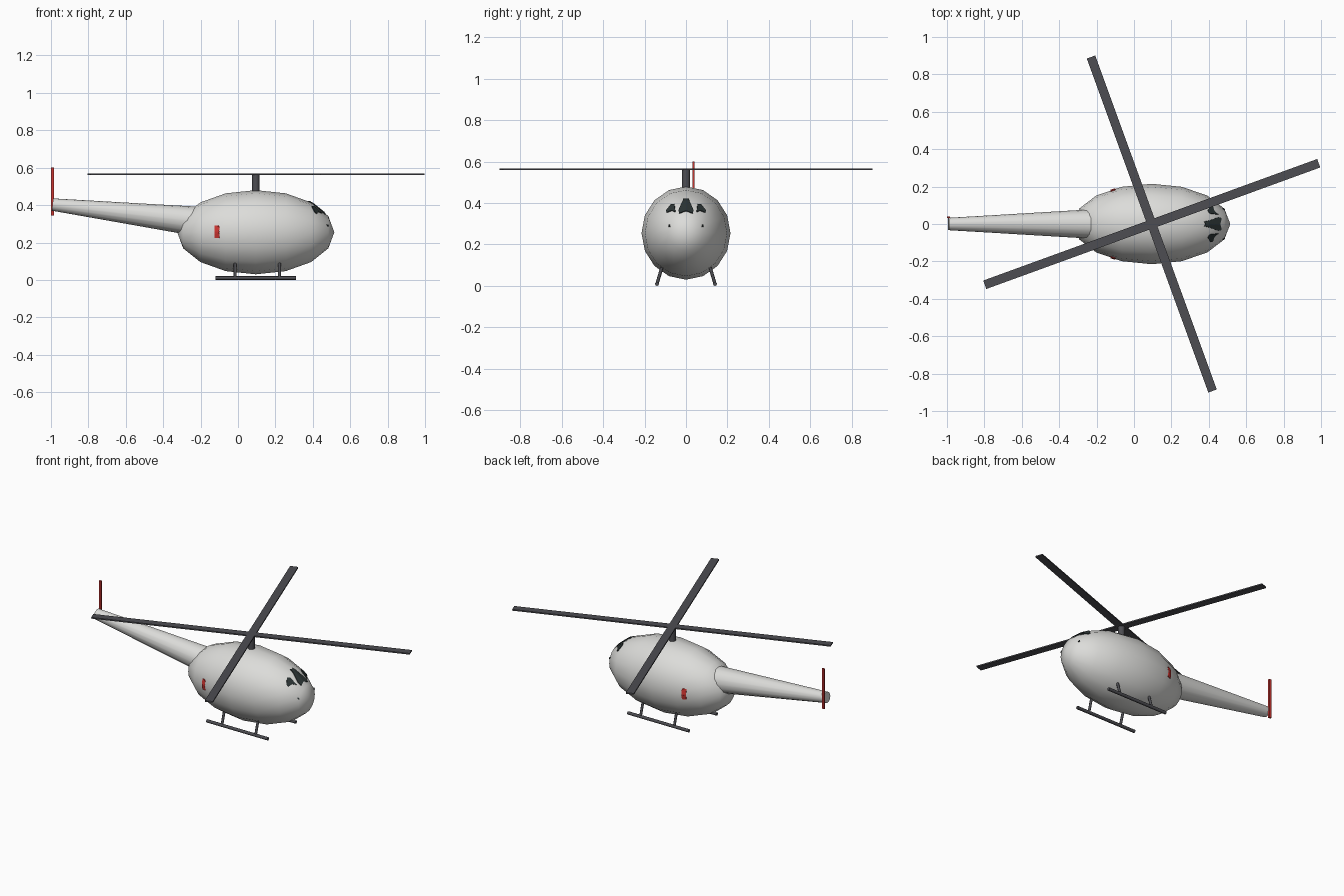
import bpy, bmesh, math
from mathutils import Matrix, Vector
from mathutils.bvhtree import BVHTree

cube = bpy.data.objects.get("Cube")
if cube:
    bpy.data.objects.remove(cube, do_unlink=True)


def material(name, r, g, b):
    m = bpy.data.materials.new(name)
    m.use_nodes = True
    m.diffuse_color = (r, g, b, 1)
    m.node_tree.nodes["Principled BSDF"].inputs["Base Color"].default_value = (r, g, b, 1)
    return m


SHELL = material("pale grey shell", 0.72, 0.72, 0.70)
DARK = material("dark grey metal", 0.075, 0.075, 0.085)
GLASS = material("dark glass", 0.025, 0.035, 0.035)
RED = material("red", 0.6, 0.035, 0.03)


def finish(name, bm, mat, smooth=False):
    mesh = bpy.data.meshes.new(name)
    bmesh.ops.recalc_face_normals(bm, faces=bm.faces)
    bm.to_mesh(mesh)
    bm.free()
    ob = bpy.data.objects.new(name, mesh)
    bpy.context.collection.objects.link(ob)
    mesh.materials.append(mat)
    if smooth:
        bpy.ops.object.select_all(action='DESELECT')
        ob.select_set(True)
        bpy.context.view_layer.objects.active = ob
        bpy.ops.object.shade_smooth_by_angle(angle=math.radians(50))
    return ob


def box(name, centre, size, mat, turn=0):
    bm = bmesh.new()
    m = Matrix.Translation(centre) @ Matrix.Rotation(turn, 4, 'Z') @ Matrix.Diagonal((*size, 1))
    bmesh.ops.create_cube(bm, size=1, matrix=m)
    return finish(name, bm, mat)


def rod(name, a, b, r1, r2, mat, sides=16):
    a, b = Vector(a), Vector(b)
    m = Matrix.Translation((a + b) / 2) @ (b - a).to_track_quat('Z', 'Y').to_matrix().to_4x4()
    bm = bmesh.new()
    bmesh.ops.create_cone(bm, cap_ends=True, segments=sides, radius1=r1, radius2=r2,
                          depth=(b - a).length, matrix=m)
    return finish(name, bm, mat, True)


# Egg-shaped cabin with its poles at nose and tail
bm = bmesh.new()
shape = (Matrix.Translation((0.095, 0, 0.255)) @ Matrix.Diagonal((0.42, 0.215, 0.225, 1))
         @ Matrix.Rotation(math.pi / 2, 4, 'Y'))
bmesh.ops.create_uvsphere(bm, u_segments=16, v_segments=8, radius=1, matrix=shape)
surface = BVHTree.FromBMesh(bm)
finish("cabin", bm, SHELL, True)


# Thin plate laid on the cabin, cast along a direction
def patch(name, outline, direction, mat):
    bm = bmesh.new()
    direction = Vector(direction)
    f = bm.faces.new([bm.verts.new(Vector(p) - direction * 2) for p in outline])
    bmesh.ops.triangulate(bm, faces=[f])
    bmesh.ops.subdivide_edges(bm, edges=bm.edges[:], cuts=5, use_grid_fill=True)
    for v in bm.verts:
        hit, normal, _, _ = surface.ray_cast(v.co, direction)
        if hit:
            v.co = hit + normal * 0.003
    ob = finish(name, bm, mat)
    solid = ob.modifiers.new("thickness", 'SOLIDIFY')
    solid.thickness = 0.004
    solid.offset = 0
    return ob


# Windscreen panes and small nose lights
middle = [(0.012, 0.418), (0.036, 0.362), (0.032, 0.348), (0, 0.36),
          (-0.032, 0.348), (-0.036, 0.362), (-0.012, 0.418)]
patch("front_window", [(0, y, z) for y, z in middle], (-1, 0, 0), GLASS)
pane = [(0.05, 0.355), (0.055, 0.393), (0.07, 0.393), (0.095, 0.362), (0.092, 0.352), (0.068, 0.362)]
lamp = [(0.076, 0.285), (0.081, 0.285), (0.081, 0.295), (0.076, 0.295)]
badge = [(-0.125, 0.225), (-0.1, 0.225), (-0.114, 0.25), (-0.114, 0.265), (-0.1, 0.29), (-0.125, 0.29)]
for side, s in (("left", 1), ("right", -1)):
    # The nose points along +x, so the plates there are cast backwards
    patch("side_window_" + side, [(0, s * y, z) for y, z in pane], (-1, 0, 0), GLASS)
    patch("nose_light_" + side, [(0, s * y, z) for y, z in lamp], (-1, 0, 0), GLASS)
    patch("red_marker_" + side, [(x, 0, z) for x, z in badge], (0, -s, 0), RED)

    # Landing skid and its two splayed legs
    rod("skid_" + side, (-0.12, s * 0.14, 0.01), (0.31, s * 0.14, 0.01), 0.01, 0.01, DARK, 8)
    for end, x in (("rear", -0.015), ("front", 0.222)):
        rod(f"skid_leg_{end}_{side}", (x, s * 0.14, 0.01), (x, s * 0.112, 0.105), 0.008, 0.008, DARK, 8)

# Tapered tail boom and tail rotor
rod("tail_boom", (-0.15, 0, 0.305), (-0.992, 0, 0.403), 0.083, 0.033, SHELL)
box("tail_rotor", (-0.992, 0.036, 0.473), (0.016, 0.01, 0.255), RED)

# Mast and crossed rotor blades
rod("rotor_mast", (0.095, 0, 0.45), (0.095, 0, 0.563), 0.02, 0.02, DARK)
for i in range(2):
    box(f"rotor_blade_{i + 1}", (0.095, 0, 0.564), (1.9, 0.048, 0.008), DARK,
        math.radians(20 + 90 * i))
